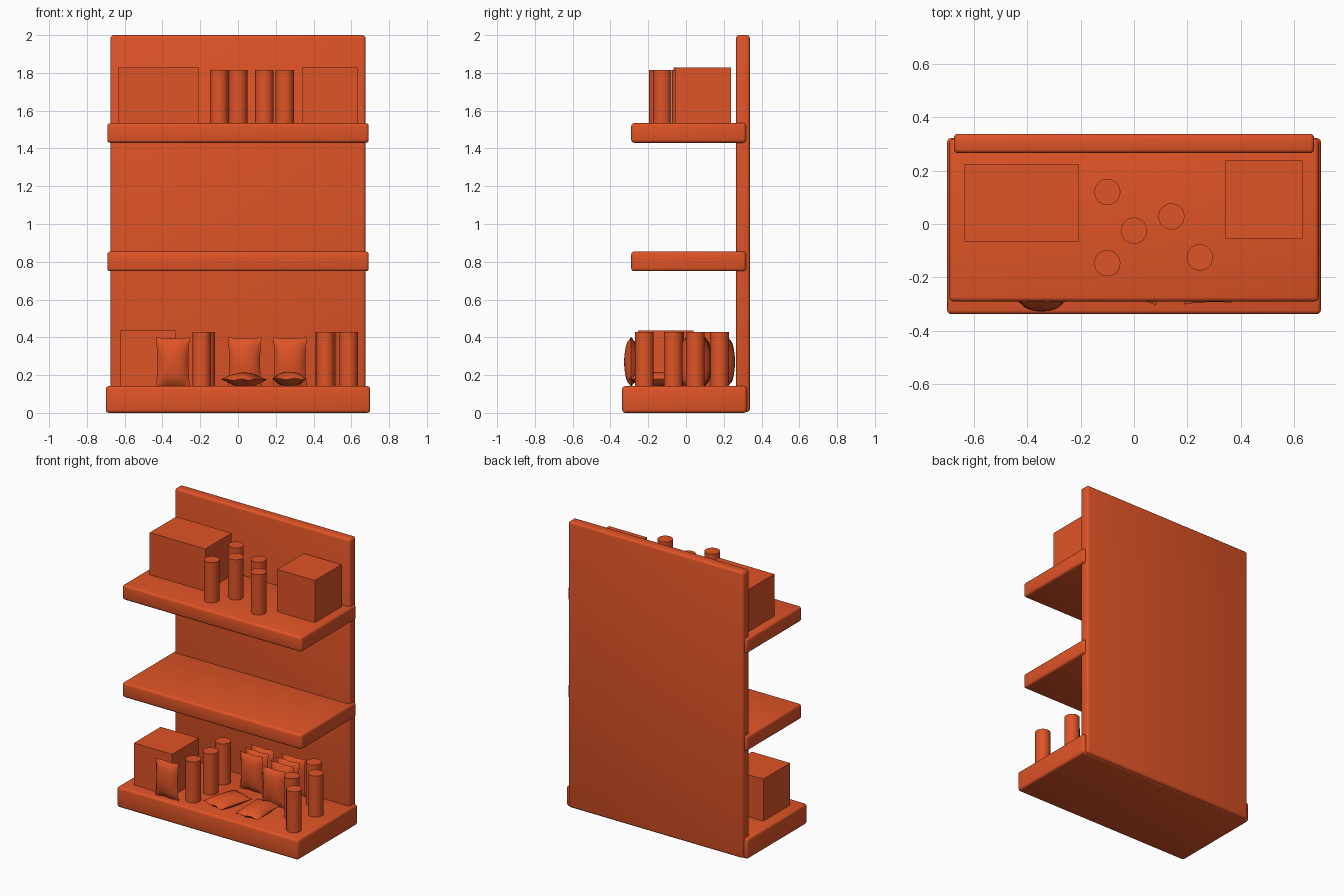
import bpy, bmesh
from math import radians, pi, sin
from mathutils import Matrix, Vector

cube = bpy.data.objects.get("Cube")
if cube:
    bpy.data.objects.remove(cube, do_unlink=True)

orange = bpy.data.materials.new("orange_paint")
orange.use_nodes = True
COLOUR = (0.74, 0.088, 0.02, 1)
orange.diffuse_color = COLOUR
orange.node_tree.nodes["Principled BSDF"].inputs["Base Color"].default_value = COLOUR


def finish(name, bm, smooth_angle=None):
    """Turn a bmesh into a named, coloured object."""
    bmesh.ops.recalc_face_normals(bm, faces=bm.faces)
    mesh = bpy.data.meshes.new(name)
    bm.to_mesh(mesh)
    bm.free()
    mesh.materials.append(orange)
    obj = bpy.data.objects.new(name, mesh)
    bpy.context.collection.objects.link(obj)
    if smooth_angle:
        bpy.ops.object.select_all(action='DESELECT')
        obj.select_set(True)
        bpy.context.view_layer.objects.active = obj
        bpy.ops.object.shade_smooth_by_angle(angle=radians(smooth_angle))
    return obj


def box(name, low, high, bevel=0):
    low, high = Vector(low), Vector(high)
    bm = bmesh.new()
    bmesh.ops.create_cube(bm, size=1, matrix=Matrix.Translation((low + high) / 2)
                          @ Matrix.Diagonal((*(high - low), 1)))
    if bevel:
        bmesh.ops.bevel(bm, geom=bm.edges[:], offset=bevel, segments=3,
                        profile=0.5, affect='EDGES')
    return finish(name, bm, 60 if bevel else None)


def can(name, x, y, base, height):
    bm = bmesh.new()
    bmesh.ops.create_cone(bm, cap_ends=True, segments=32, radius1=0.049, radius2=0.049,
                          depth=height, matrix=Matrix.Translation((x, y, base + height / 2)))
    return finish(name, bm, 40)


def bag(name, centre, tilt=90, turn=0, width=0.18, length=0.26, thick=0.075):
    """Pillow packet: two bulged grids joined along a pinched rim."""
    bm = bmesh.new()
    for side in (1, -1):
        grid = bmesh.ops.create_grid(bm, x_segments=10, y_segments=12, size=1)
        for v in grid["verts"]:
            u, w = v.co.x, v.co.y
            bulge = (max(0, 1 - u * u) * max(0, 1 - w * w)) ** 0.55
            pinch_u = 1 - 0.09 * (1 - w * w)
            pinch_w = 1 - 0.04 * (1 - u * u)
            ripple = 0.004 * sin(u * 2 * pi) * w * w
            v.co = (u * pinch_u * width / 2, w * pinch_w * length / 2,
                    side * bulge * thick / 2 + ripple)
    bmesh.ops.remove_doubles(bm, verts=bm.verts, dist=0.0004)
    bm.transform(Matrix.Translation(centre) @ Matrix.Rotation(radians(turn), 4, 'Z')
                 @ Matrix.Rotation(radians(tilt), 4, 'X'))
    return finish(name, bm, 60)


# Display stand
box("back_panel", (-0.675, 0.265, 0.005), (0.675, 0.338, 2), 0.016)
box("bottom_shelf", (-0.7, -0.338, 0), (0.7, 0.322, 0.142), 0.016)
for name, z in (("middle_shelf", 0.75), ("top_shelf", 1.43)):
    box(name, (-0.692, -0.29, z), (0.692, 0.318, z + 0.104), 0.016)

# Cartons
box("top_left_carton", (0.34, -0.055, 1.53), (0.632, 0.238, 1.828))
box("top_right_carton", (-0.635, -0.066, 1.53), (-0.206, 0.225, 1.828))
box("bottom_right_carton", (-0.625, -0.255, 0.14), (-0.33, 0.04, 0.435))

# Cans on the top shelf
for i, (x, y) in enumerate([(-0.1, 0.12), (-0.1, -0.147), (0, -0.025),
                            (0.14, 0.028), (0.247, -0.125)]):
    can(f"top_can_{i + 1}", x, y, 1.53, 0.285)

# Cans on the bottom shelf
for i, (x, y) in enumerate([(-0.192, -0.22), (-0.17, -0.06), (-0.19, 0.11), (0.46, 0.178),
                            (0.565, 0.05), (0.463, -0.067), (0.586, -0.22)]):
    can(f"bottom_can_{i + 1}", x, y, 0.14, 0.288)

# Standing bags
bag("carton_bag", (-0.345, -0.29, 0.27))
for x, rows in ((0.035, (0.1, 0.16, 0.222)), (0.275, (0.0, 0.095, 0.16, 0.222))):
    for i, y in enumerate(rows):
        bag(f"standing_bag_{'inner' if x < 0.1 else 'outer'}_{i + 1}", (x, y, 0.27))

# Bags lying flat
bag("lying_bag_inner", (0.032, -0.155, 0.176), tilt=0, turn=-16)
bag("lying_bag_outer", (0.272, -0.168, 0.18), tilt=0, turn=2)
